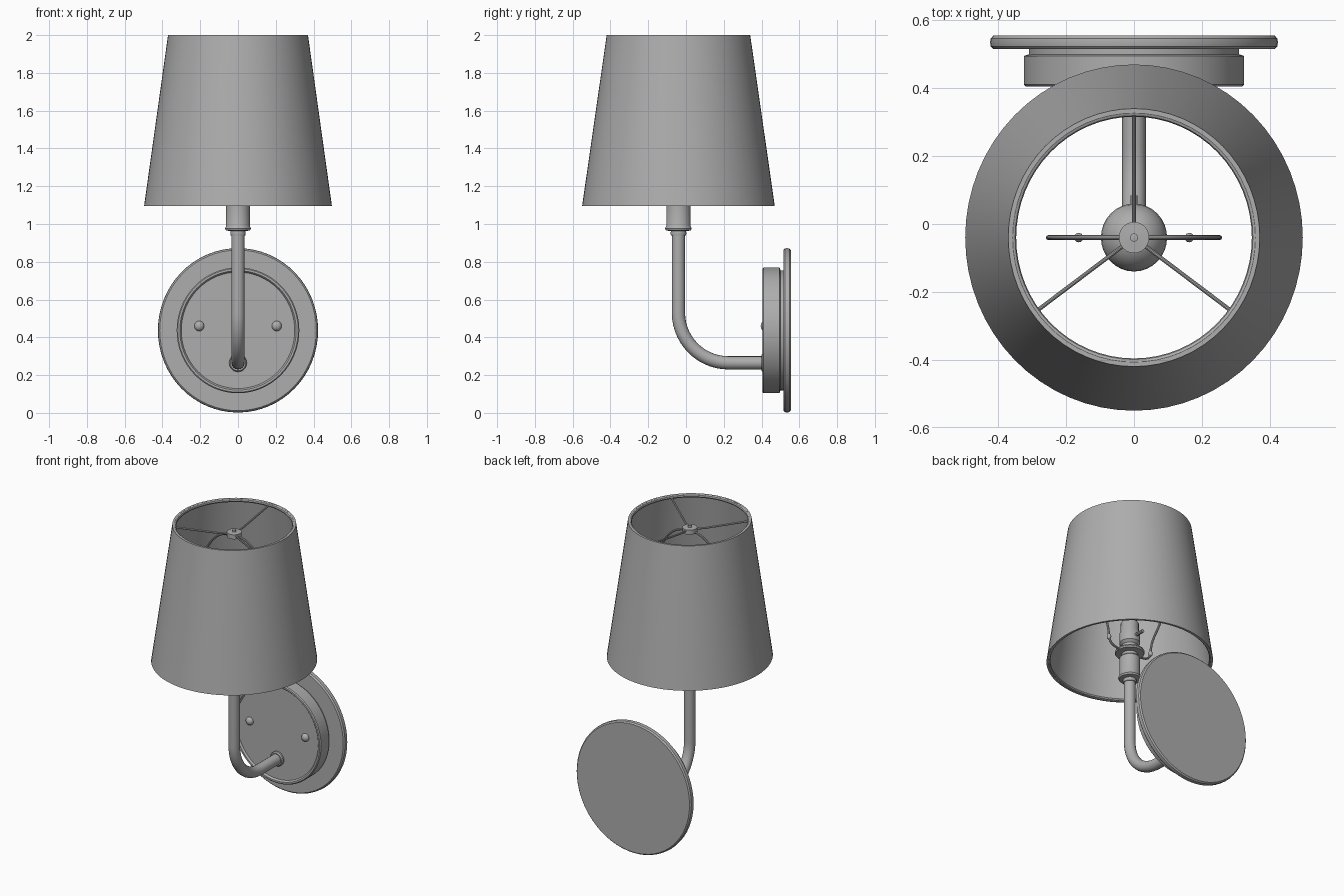
import bpy, bmesh
from math import pi, sin, cos, radians
from mathutils import Matrix, Vector

cube = bpy.data.objects.get("Cube")
if cube:
    bpy.data.objects.remove(cube, do_unlink=True)

grey = bpy.data.materials.new("plain grey")
grey.use_nodes = True
colour = (0.42, 0.42, 0.42, 1)
grey.diffuse_color = colour
grey.node_tree.nodes["Principled BSDF"].inputs["Base Color"].default_value = colour

LAMP_Y = -0.04          # vertical axis of shade, socket and stem
SQUASH = 0.975          # round parts are slightly narrower sideways
PLATE = Vector((0, 0.555, 0.437))
FORWARD = Matrix.Rotation(pi / 2, 4, 'X')   # turns a lathe axis to -y


def finish(obj):
    bpy.ops.object.select_all(action='DESELECT')
    obj.select_set(True)
    bpy.context.view_layer.objects.active = obj
    if obj.type == 'CURVE':
        bpy.ops.object.convert(target='MESH')
    bpy.ops.object.shade_smooth_by_angle(angle=radians(35))
    return bpy.context.object


def lathe(name, profile, place=(0, LAMP_Y, 0), turn=Matrix(), steps=48):
    """Spin (radius, height) points around the axis."""
    bm = bmesh.new()
    verts = [bm.verts.new((r, 0, h)) for r, h in profile]
    edges = [bm.edges.new(pair) for pair in zip(verts, verts[1:])]
    bmesh.ops.spin(bm, geom=verts + edges, axis=(0, 0, 1), cent=(0, 0, 0),
                   angle=2 * pi, steps=steps)
    bmesh.ops.remove_doubles(bm, verts=bm.verts, dist=0.0002)
    bmesh.ops.recalc_face_normals(bm, faces=bm.faces)
    bm.transform(Matrix.Translation(place) @ Matrix.Scale(SQUASH, 4, (1, 0, 0)) @ turn)
    mesh = bpy.data.meshes.new(name)
    bm.to_mesh(mesh)
    bm.free()
    mesh.materials.append(grey)
    obj = bpy.data.objects.new(name, mesh)
    bpy.context.collection.objects.link(obj)
    return finish(obj)


def tube(name, points, radius, smooth=False, sides=3):
    """Round rod along a path, optionally as a flowing curve."""
    curve = bpy.data.curves.new(name, 'CURVE')
    curve.dimensions = '3D'
    curve.bevel_depth = radius
    curve.bevel_resolution = sides
    curve.use_fill_caps = True
    spline = curve.splines.new('NURBS' if smooth else 'POLY')
    spline.points.add(len(points) - 1)
    for p, co in zip(spline.points, points):
        p.co = (*co, 1)
    if smooth:
        spline.order_u = 4
        spline.use_endpoint_u = True
        spline.resolution_u = 6
    curve.materials.append(grey)
    obj = bpy.data.objects.new(name, curve)
    bpy.context.collection.objects.link(obj)
    return finish(obj)


def ball(radius, height, squash=1.0, n=12):
    return [(radius * sin(pi * i / n), height - radius * squash * cos(pi * i / n))
            for i in range(n + 1)]


# Tapered open shade with a thin wall, plus rolled rims
lathe("lamp_shade", [(0.51, 1.095), (0.38, 2.0), (0.368, 2.0), (0.498, 1.095),
                     (0.51, 1.095)], steps=64)
for name, radius, height in (("top_rim", 0.367, 1.989), ("bottom_rim", 0.497, 1.107)):
    ring = [(radius + 0.011 * cos(pi * i / 4), height + 0.011 * sin(pi * i / 4))
            for i in range(9)]
    lathe(name, ring, steps=64)

# Wall plate, raised canopy with a slightly sunken face
lathe("wall_plate", [(0, 0), (0.425, 0), (0.433, 0.008), (0.435, 0.02),
                     (0.433, 0.032), (0.425, 0.04), (0, 0.04)], PLATE, FORWARD, 64)
lathe("canopy", [(0.318, 0.035), (0.318, 0.055), (0.333, 0.06), (0.333, 0.144),
                 (0.327, 0.15), (0.316, 0.15), (0.31, 0.144), (0.308, 0.138),
                 (0, 0.138)], PLATE, FORWARD, 64)
for side, x in (("left", 0.205), ("right", -0.205)):
    lathe(f"{side}_canopy_screw", ball(0.027, 0.138, 0.8), (x, 0.555, 0.46), FORWARD, 20)

# Bent arm from the canopy up to the socket
BEND, ARM_Z = 0.265, 0.265
arc = [(0, LAMP_Y + BEND - BEND * cos(a), ARM_Z + BEND - BEND * sin(a))
       for a in (pi / 2 * i / 14 for i in range(15))]
tube("bent_arm", [(0, LAMP_Y, 0.97)] + arc + [(0, 0.43, ARM_Z)], 0.035, sides=6)
lathe("arm_collar", [(0, 0.13), (0.048, 0.13), (0.048, 0.148), (0.042, 0.156),
                     (0, 0.156)], (0, 0.555, ARM_Z), FORWARD, 24)

# Socket cup, saddle flange and socket shell
lathe("socket_cup", [(0, 0.94), (0.04, 0.94), (0.042, 0.95), (0.04, 0.962),
                     (0.066, 0.966), (0.071, 0.976), (0.066, 0.986), (0.064, 0.99),
                     (0.064, 1.11), (0.058, 1.118), (0, 1.118)], steps=32)
lathe("saddle_flange", [(0, 1.112), (0.05, 1.112), (0.05, 1.14), (0.088, 1.143),
                        (0.092, 1.152), (0.088, 1.162), (0, 1.162)], steps=32)
lathe("socket_shell", [(0, 1.155), (0.048, 1.155), (0.048, 1.2), (0.064, 1.215),
                       (0.064, 1.28), (0.056, 1.295), (0.056, 1.35),
                       (0.046, 1.365), (0, 1.365)], steps=32)
tube("socket_switch", [(0, 0, 1.25), (0, 0.084, 1.25)], 0.011)

# Round bulb
lathe("bulb", [(0, 1.355), (0.042, 1.355), (0.046, 1.4), (0.07, 1.45)]
      + [(0.1 * cos(a), 1.52 + 0.1 * sin(a)) for a in
         (radians(-25 + 115 * i / 9) for i in range(10))], steps=32)

# Harp with saddle arms and ferrules
for side, s in (("left", 1), ("right", -1)):
    tube(f"{side}_saddle_arm", [(s * x, LAMP_Y, z) for x, z in
                                ((0.07, 1.15), (0.12, 1.15), (0.16, 1.16), (0.163, 1.21))],
         0.007, True)
    lathe(f"{side}_harp_ferrule", ball(0.014, 1.205, 1.4), (s * 0.163, LAMP_Y, 0), steps=12)
half = [(0.163, 1.2), (0.165, 1.3), (0.25, 1.42), (0.26, 1.62), (0.2, 1.82), (0.1, 1.92)]
harp = ([(x, LAMP_Y, z) for x, z in half] + [(0, LAMP_Y, 1.93)]
        + [(-x, LAMP_Y, z) for x, z in reversed(half)])
tube("harp", harp, 0.007, True)

# Three spokes rising from the hub to the top rim
lathe("spider_hub", [(0, 1.92), (0.046, 1.92), (0.046, 1.95), (0.012, 1.952),
                     (0.012, 1.966), (0, 1.968)], steps=24)
for i, angle in enumerate((90, 217, 323)):
    dx, dy = cos(radians(angle)), sin(radians(angle))
    tube(f"spoke_{i + 1}", [(r * dx, LAMP_Y + r * dy, z) for r, z in
                            ((0.03, 1.938), (0.09, 1.942), (0.36, 1.985))], 0.006)
